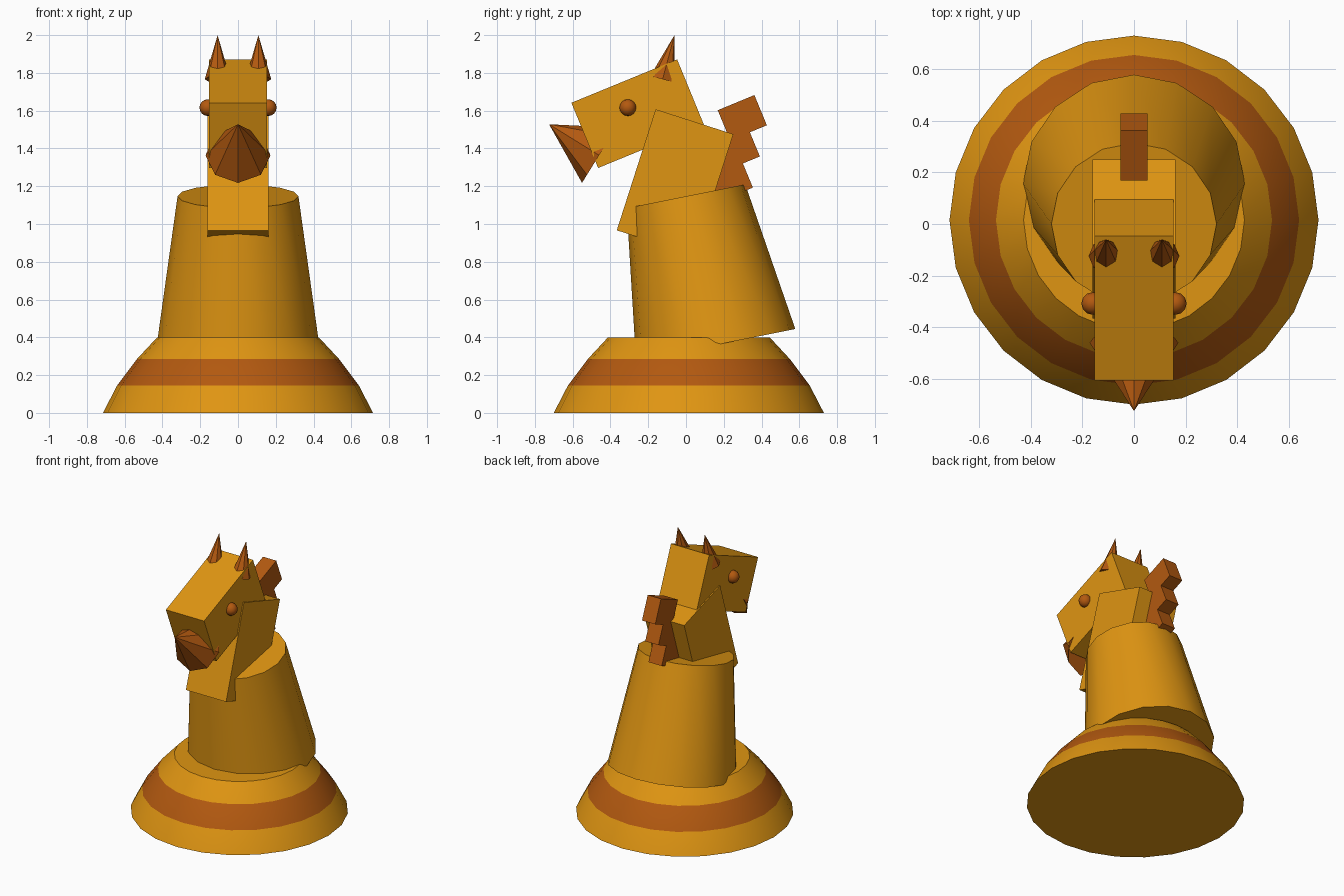
import bpy, bmesh
from math import sin, cos, pi, radians
from mathutils import Matrix, Vector

cube = bpy.data.objects.get("Cube")
if cube:
    bpy.data.objects.remove(cube, do_unlink=True)


def material(name, rgb):
    m = bpy.data.materials.new(name)
    m.use_nodes = True
    m.diffuse_color = (*rgb, 1)
    m.node_tree.nodes["Principled BSDF"].inputs["Base Color"].default_value = (*rgb, 1)
    return m


GOLD = material("golden wood", (0.74, 0.30, 0.006))
BROWN = material("reddish brown", (0.45, 0.10, 0.005))


def finish(name, bm, mats, loc=(0, 0, 0), tilt=0, smooth=True):
    """Turn a bmesh into an object, tilted about x (degrees)."""
    bmesh.ops.recalc_face_normals(bm, faces=bm.faces)
    bm.transform(Matrix.Translation(loc) @ Matrix.Rotation(radians(tilt), 4, "X"))
    me = bpy.data.meshes.new(name)
    bm.to_mesh(me)
    bm.free()
    for m in mats:
        me.materials.append(m)
    ob = bpy.data.objects.new(name, me)
    bpy.context.collection.objects.link(ob)
    if smooth:
        bpy.ops.object.select_all(action="DESELECT")
        ob.select_set(True)
        bpy.context.view_layer.objects.active = ob
        bpy.ops.object.shade_smooth_by_angle(angle=radians(30))
    return ob


def box(name, size, loc, tilt, mat):
    bm = bmesh.new()
    bmesh.ops.create_cube(bm, size=1)
    bm.transform(Matrix.Diagonal((*size, 1)))
    return finish(name, bm, [mat], loc, tilt, smooth=False)


def cone(name, sides, r1, r2, base, top, mat):
    """Cone from base centre to top centre, both in the (x, y, z) frame with equal x."""
    base, top = Vector(base), Vector(top)
    axis = top - base
    bm = bmesh.new()
    bmesh.ops.create_cone(bm, cap_ends=True, segments=sides, radius1=r1,
                          radius2=r2, depth=axis.length)
    tilt = axis.yz.angle_signed(Vector((0, 1)))
    return finish(name, bm, [mat], (base + top) / 2, tilt * 180 / pi)


# Turned base with a painted band
profile = [(0.715, 0), (0.64, 0.145), (0.535, 0.285), (0.428, 0.4)]
SIDES = 24
bm = bmesh.new()
rings = [[bm.verts.new((r * sin(2 * pi * i / SIDES), r * cos(2 * pi * i / SIDES), z))
          for i in range(SIDES)] for r, z in profile]
for level, (low, high) in enumerate(zip(rings, rings[1:])):
    for i in range(SIDES):
        j = (i + 1) % SIDES
        face = bm.faces.new((low[i], low[j], high[j], high[i]))
        face.material_index = 1 if level == 1 else 0
bm.faces.new(rings[0])
bm.faces.new(rings[-1])
finish("base", bm, [GOLD, BROWN], (0, 0.015, 0))

# Leaning body, neck and head
cone("body", 16, 0.43, 0.32, (0, 0.157, 0.36), (0, 0, 1.147), GOLD)
box("neck", (0.322, 0.432, 0.673), (0, -0.058, 1.221), -17.8, GOLD)
box("head", (0.306, 0.605, 0.373), (0, -0.256, 1.584), 22.3, GOLD)

# Snout cone pointing forward and up
cone("snout", 8, 0.172, 0, (0, -0.46, 1.364), (0, -0.725, 1.528), BROWN)

# Ears and eyes on both sides
for side, label in ((1, "left"), (-1, "right")):
    cone(label + "_ear", 8, 0.068, 0, (side * 0.108, -0.124, 1.766),
         (side * 0.108, -0.061, 2), BROWN)
    bm = bmesh.new()
    bmesh.ops.create_uvsphere(bm, u_segments=12, v_segments=8, radius=0.044)
    finish(label + "_eye", bm, [BROWN], (side * 0.16, -0.308, 1.616))

# Mane of stepped blocks down the back of the neck
for i in range(3):
    box(f"mane_block_{i + 1}", (0.106, 0.21, 0.173),
        (0, 0.298 - 0.037 * i, 1.5625 - 0.165 * i), 22.5, BROWN)
